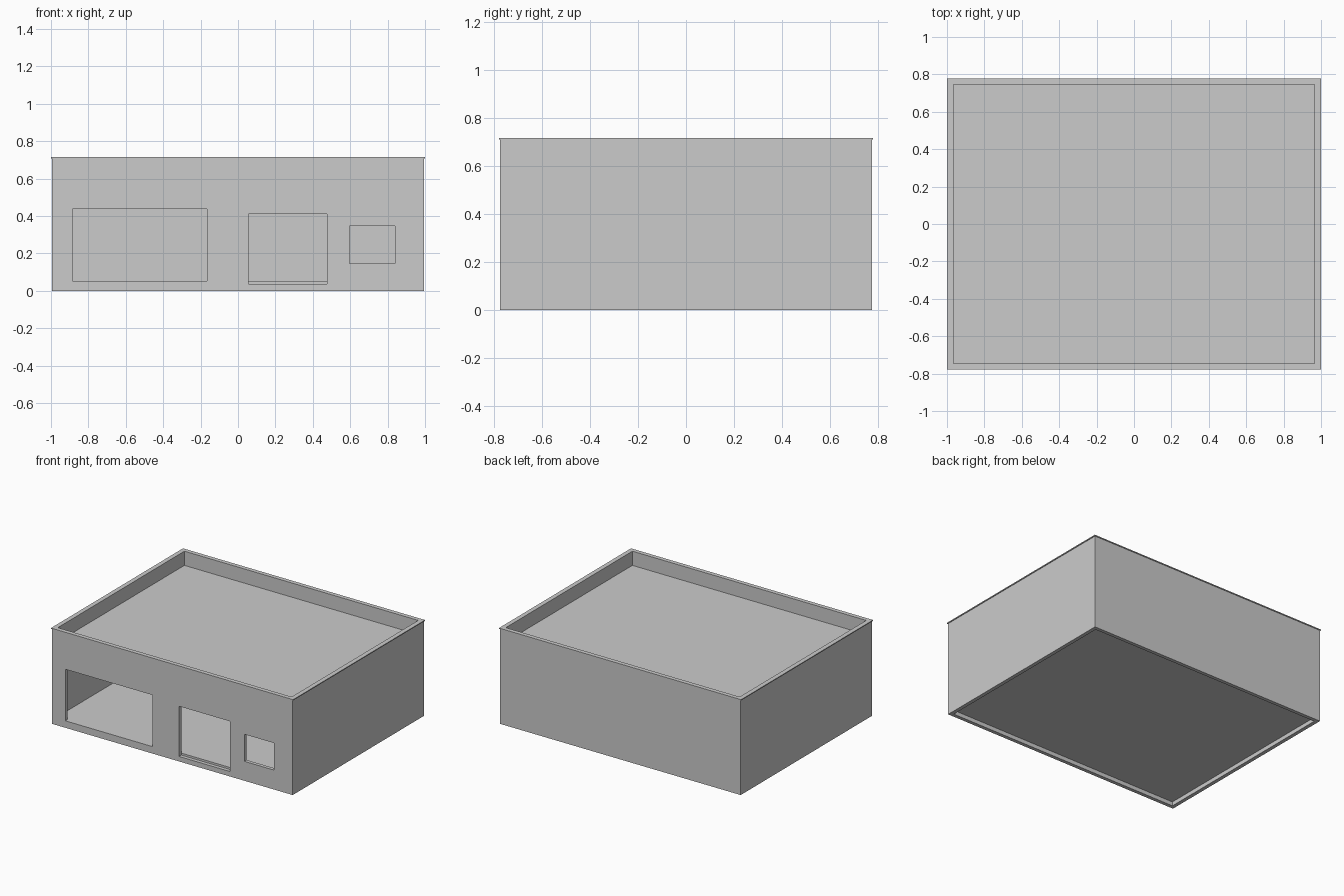
import bpy
import bmesh

if "Cube" in bpy.data.objects:
    bpy.data.objects.remove(bpy.data.objects["Cube"], do_unlink=True)

# One plain grey for the whole building
grey = bpy.data.materials.new("light_grey")
grey.use_nodes = True
grey.diffuse_color = (0.6, 0.6, 0.6, 1)
grey.node_tree.nodes["Principled BSDF"].inputs["Base Color"].default_value = grey.diffuse_color

INNER_X, INNER_Y = 0.966, 0.747


def finish(name, bm):
    bmesh.ops.recalc_face_normals(bm, faces=bm.faces)
    mesh = bpy.data.meshes.new(name)
    bm.to_mesh(mesh)
    bm.free()
    mesh.materials.append(grey)
    obj = bpy.data.objects.new(name, mesh)
    bpy.context.collection.objects.link(obj)
    return obj


def box(name, x0, x1, y0, y1, z0, z1):
    bm = bmesh.new()
    bmesh.ops.create_cube(bm, size=1)
    for v in bm.verts:
        v.co = (x1 if v.co.x > 0 else x0,
                y1 if v.co.y > 0 else y0,
                z1 if v.co.z > 0 else z0)
    return finish(name, bm)


def frame(name, outer_x, outer_y, z0, z1):
    """Rectangular ring around the inner room outline."""
    bm = bmesh.new()
    signs = [(-1, -1), (1, -1), (1, 1), (-1, 1)]
    loops = [[bm.verts.new((sx * hx, sy * hy, z)) for sx, sy in signs]
             for hx, hy, z in ((outer_x, outer_y, z0), (outer_x, outer_y, z1),
                               (INNER_X, INNER_Y, z1), (INNER_X, INNER_Y, z0))]
    for k in range(4):
        a, b = loops[k], loops[(k + 1) % 4]
        for i in range(4):
            j = (i + 1) % 4
            bm.faces.new((a[i], a[j], b[j], b[i]))
    return finish(name, bm)


# Outer walls and the thin coping on top of the parapet
walls = frame("walls", 0.994, 0.774, 0, 0.709)
frame("parapet_coping", 1.0, 0.779, 0.709, 0.716)

# Openings through the front wall: x range, z range
openings = {
    "wide_opening": (-0.885, -0.165, 0.052, 0.437),
    "door_opening": (0.055, 0.475, 0.037, 0.412),
    "small_window": (0.595, 0.84, 0.145, 0.347),
}
for name, (x0, x1, z0, z1) in openings.items():
    cutter = box(name + "_cutter", x0, x1, -0.9, -0.65, z0, z1)
    cutter.hide_render = True
    mod = walls.modifiers.new(name, 'BOOLEAN')
    mod.operation = 'DIFFERENCE'
    mod.solver = 'EXACT'
    mod.object = cutter
    bpy.context.view_layer.objects.active = walls
    bpy.ops.object.modifier_apply(modifier=mod.name)
    bpy.data.objects.remove(cutter, do_unlink=True)

# Floor and sunken roof slabs
for name, z0, z1 in (("floor_slab", 0.03, 0.052), ("roof_slab", 0.585, 0.61)):
    box(name, -INNER_X, INNER_X, -INNER_Y, INNER_Y, z0, z1)
